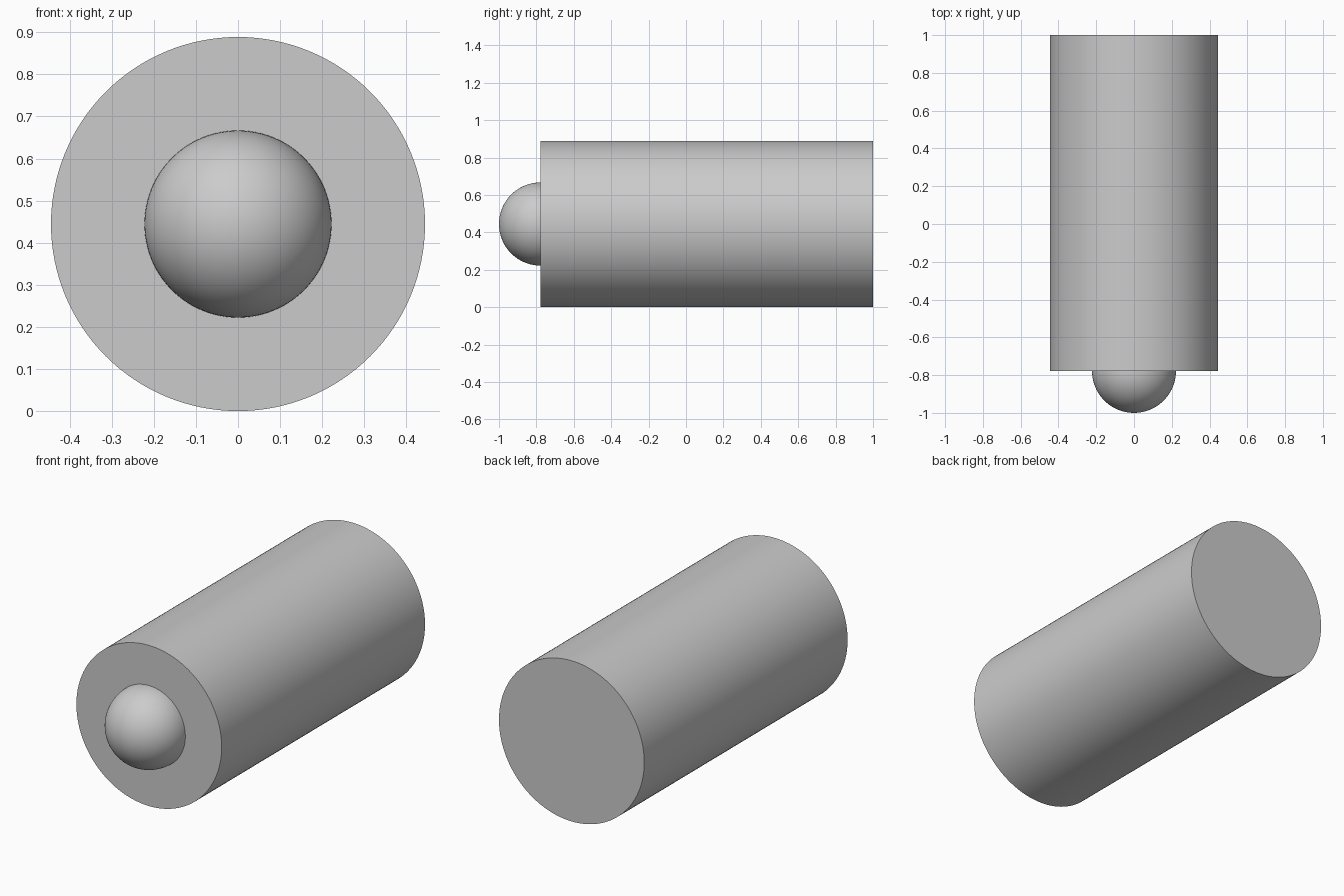
import bpy
import math

cube = bpy.data.objects.get("Cube")
if cube:
    bpy.data.objects.remove(cube, do_unlink=True)

UNIT = 2 / 9                 # dome radius; the body is 2 units in radius, 8 long
AXIS_Z = 2 * UNIT            # height of the shared centre line
FACE_Y = -1 + UNIT           # front face of the body

grey = bpy.data.materials.new("plain_grey")
grey.use_nodes = True
colour = (0.6, 0.6, 0.6, 1)
grey.diffuse_color = colour
grey.node_tree.nodes["Principled BSDF"].inputs["Base Color"].default_value = colour


def finish(name):
    """Name, colour and smooth the part just added."""
    part = bpy.context.object
    part.name = name
    part.data.materials.append(grey)
    bpy.ops.object.shade_smooth_by_angle(angle=math.radians(30))


# Cylinder lying along y
bpy.ops.mesh.primitive_cylinder_add(
    vertices=128, radius=2 * UNIT, depth=8 * UNIT,
    location=(0, FACE_Y + 4 * UNIT, AXIS_Z), rotation=(math.pi / 2, 0, 0))
finish("body_cylinder")

# Ball half sunk into the front face
bpy.ops.mesh.primitive_uv_sphere_add(
    segments=96, ring_count=48, radius=UNIT,
    location=(0, FACE_Y, AXIS_Z), rotation=(math.pi / 2, 0, 0))
finish("front_ball")
